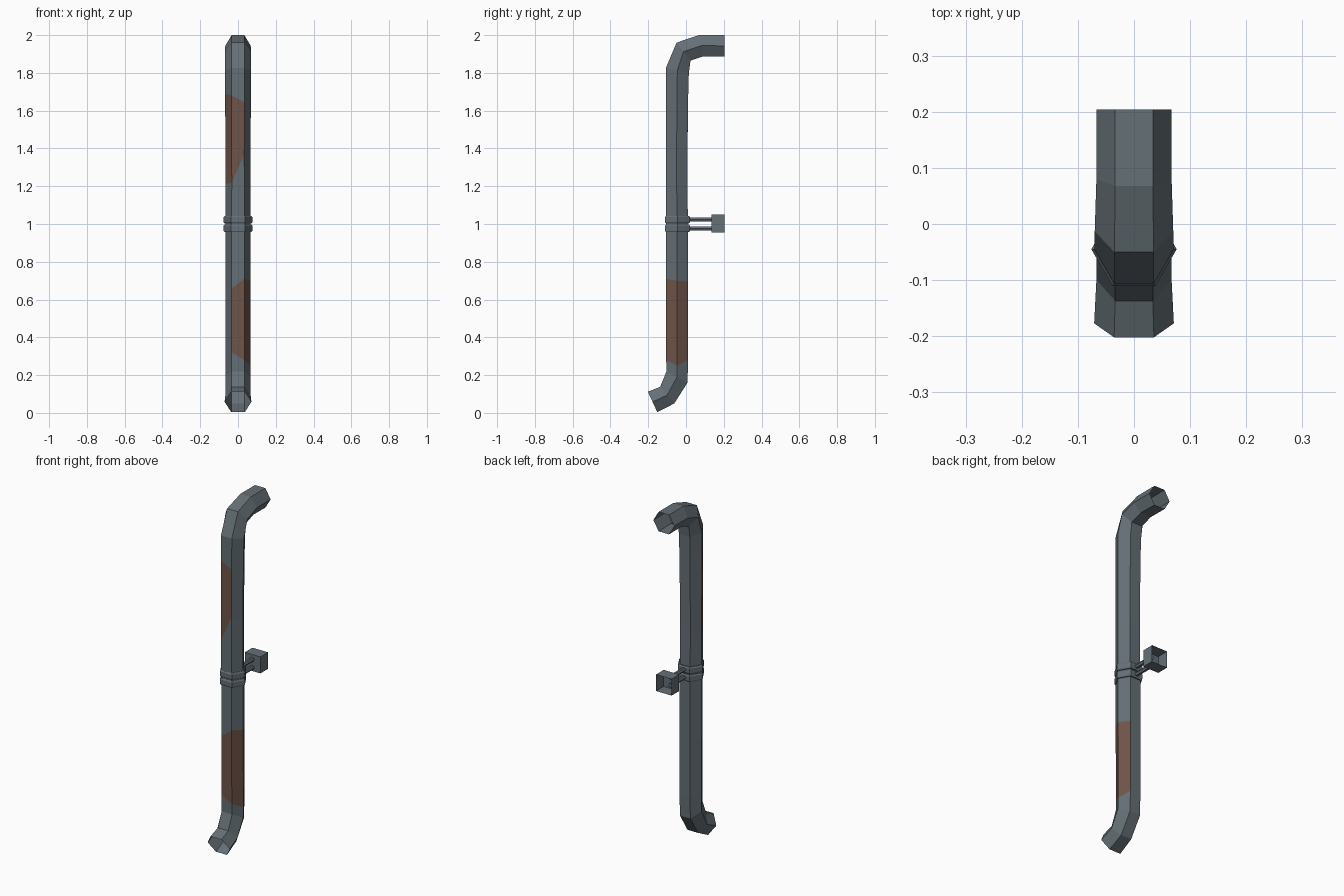
import bpy, bmesh, math
from mathutils import Vector

if "Cube" in bpy.data.objects:
    bpy.data.objects.remove(bpy.data.objects["Cube"])


def material(name, rgb):
    m = bpy.data.materials.new(name)
    m.diffuse_color = (*rgb, 1)
    m.use_nodes = True
    m.node_tree.nodes["Principled BSDF"].inputs["Base Color"].default_value = m.diffuse_color
    return m


steel = material("grey steel", (0.13, 0.16, 0.18))
rust = material("brown rust", (0.16, 0.088, 0.068))


def add_object(name, bm, mats):
    me = bpy.data.meshes.new(name)
    bm.to_mesh(me)
    bm.free()
    for m in mats:
        me.materials.append(m)
    ob = bpy.data.objects.new(name, me)
    bpy.context.collection.objects.link(ob)
    return ob


def loft(name, rings, mats, painted=lambda r, k: 0, loop=False, caps=False):
    """Skin a list of equal rings of points with quads."""
    bm = bmesh.new()
    vs = [[bm.verts.new(p) for p in r] for r in rings]
    n = len(vs[0])
    for r in range(len(vs) if loop else len(vs) - 1):
        a, b = vs[r], vs[(r + 1) % len(vs)]
        for k in range(n):
            j = (k + 1) % n
            f = bm.faces.new((a[k], a[j], b[j], b[k]))
            f.material_index = painted(r, k)
    if caps:
        bm.faces.new(vs[0])
        bm.faces.new(vs[-1])
    bmesh.ops.recalc_face_normals(bm, faces=bm.faces)
    return add_object(name, bm, mats)


HEX = [(math.cos(k * math.pi / 3), math.sin(k * math.pi / 3)) for k in range(6)]


def bend_ring(front, back, rx=0.067):
    """Hexagon tilted so its flats pass through two (y, z) points."""
    a, b = Vector(front), Vector(back)
    mid, half = (a + b) / 2, (b - a) / 2 / math.sin(math.pi / 3)
    return [(rx * c, *(mid + half * s)) for c, s in HEX]


def level_ring(y, zs, r=0.067):
    return [(r * c, y + r * s, z) for (c, s), z in zip(HEX, zs)]


# pipe: open hexagonal tube, with jagged rings bounding the rust patches
pipe_rings = [
    bend_ring((-0.202, 0.112), (-0.152, 0.004), 0.071),
    bend_ring((-0.137, 0.138), (-0.062, 0.050)),
    bend_ring((-0.103, 0.220), (0.008, 0.160)),
    level_ring(-0.047, (0.25, 0.28, 0.29, 0.31, 0.32, 0.28)),
    level_ring(-0.048, (0.70, 0.695, 0.68, 0.66, 0.66, 0.71)),
    level_ring(-0.048, [1.0] * 6),
    level_ring(-0.050, (1.33, 1.30, 1.25, 1.21, 1.22, 1.37), 0.066),
    level_ring(-0.048, (1.64, 1.65, 1.67, 1.69, 1.68, 1.645), 0.068),
    bend_ring((-0.107, 1.825), (0.015, 1.800), 0.070),
    bend_ring((-0.050, 1.960), (0.024, 1.865), 0.070),
    bend_ring((0.068, 2.000), (0.092, 1.888)),
    bend_ring((0.204, 2.000), (0.204, 1.887)),
]
RUSTED = {3: (4, 5, 0), 6: (3, 4)}
loft("pipe", pipe_rings, [steel, rust],
     lambda r, k: int(k in RUSTED.get(r, ())))

# two bevelled clamp bands, each with a rod back to the wall bracket
for label, z in (("lower", 0.977), ("upper", 1.023)):
    profile = ((0.064, -0.020), (0.071, -0.020), (0.076, -0.013),
               (0.076, 0.013), (0.071, 0.020), (0.064, 0.020))
    loft(label + "_clamp_band",
         [level_ring(-0.045, [z + dz] * 6, r) for r, dz in profile], [steel], loop=True)
    loft(label + "_clamp_rod",
         [[(0.012 * c, y, z + 0.012 * s) for c, s in HEX] for y in (0.0, 0.145)],
         [steel], caps=True)

# wall bracket: box with its wall side open
bm = bmesh.new()
bmesh.ops.create_cube(bm, size=1)
for v in bm.verts:
    v.co = (v.co.x * 0.1, 0.169 + v.co.y * 0.07, 1.002 + v.co.z * 0.096)
bm.normal_update()
bmesh.ops.delete(bm, geom=[f for f in bm.faces if f.normal.y > 0.9], context='FACES_ONLY')
add_object("wall_bracket", bm, [steel])
